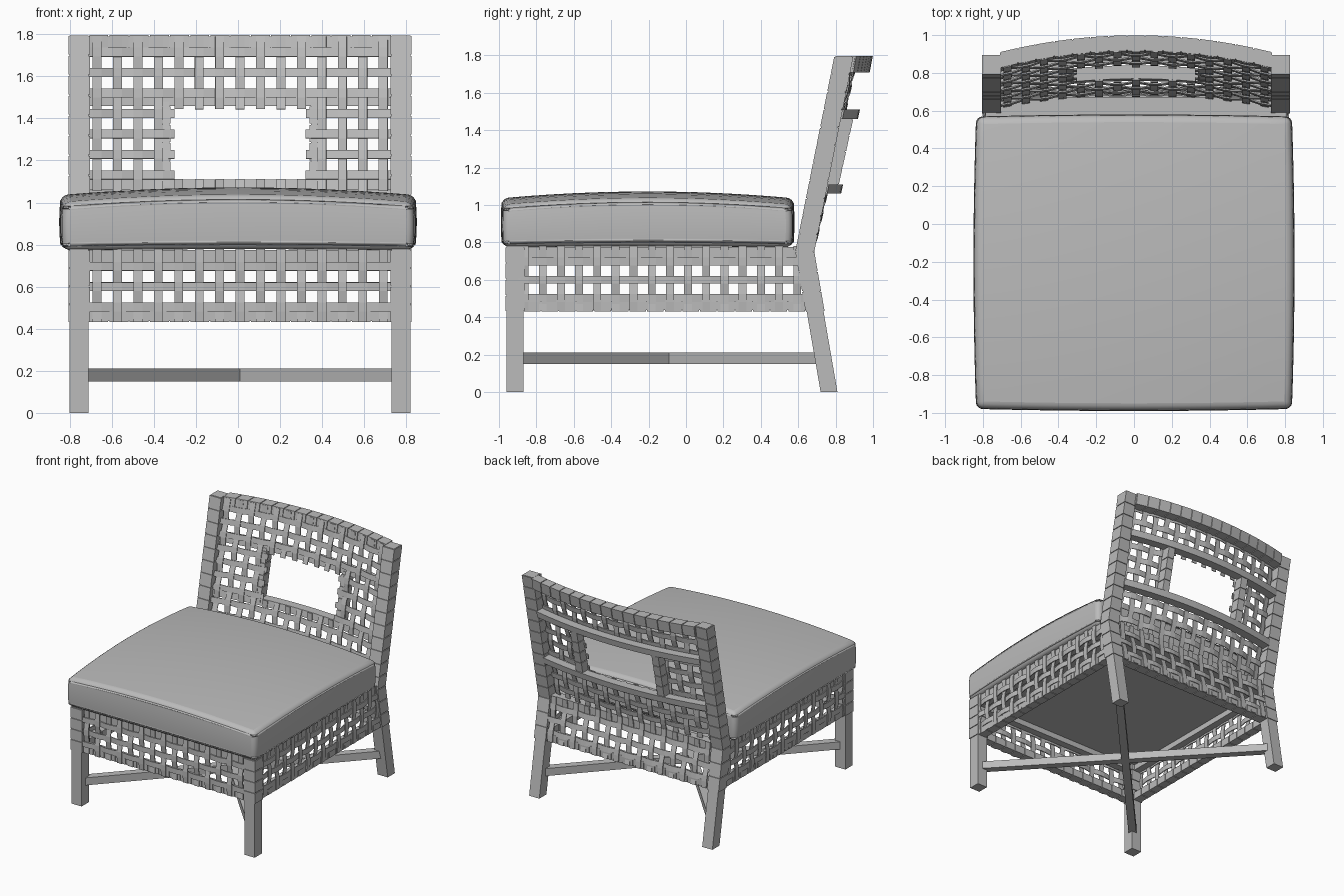
import bpy
import bmesh
import math
from mathutils import Vector

cube = bpy.data.objects.get("Cube")
if cube:
    bpy.data.objects.remove(cube, do_unlink=True)

grey = bpy.data.materials.new("warm_grey")
grey.use_nodes = True
grey.diffuse_color = (0.5, 0.5, 0.5, 1)
grey.node_tree.nodes["Principled BSDF"].inputs["Base Color"].default_value = (0.5, 0.5, 0.5, 1)

CX = 0.01        # frame centre line
PITCH = 0.0972   # spacing of the woven straps
STRAP = 0.042    # strap width
LEG = 0.09       # leg thickness
SPREAD = 0.765   # leg centre from centre line


def finish(name, bm):
    bmesh.ops.recalc_face_normals(bm, faces=bm.faces)
    mesh = bpy.data.meshes.new(name)
    bm.to_mesh(mesh)
    bm.free()
    obj = bpy.data.objects.new(name, mesh)
    mesh.materials.append(grey)
    bpy.context.collection.objects.link(obj)
    return obj


def loft(name, chains):
    """Skin each chain of four-point rings into a capped bar."""
    bm = bmesh.new()
    for chain in chains:
        rings = [[bm.verts.new(p) for p in ring] for ring in chain]
        for a, b in zip(rings, rings[1:]):
            for k in range(4):
                m = (k + 1) % 4
                bm.faces.new((a[k], a[m], b[m], b[k]))
        bm.faces.new(rings[0])
        bm.faces.new(rings[-1])
    return finish(name, bm)


def wraps(name, section, start, end):
    """Strap windings around a bar, with narrow seams between them."""
    n = max(1, round((end - start) / PITCH))
    step = (end - start) / n
    loft(name, [[section(start + i * step + 0.003, 0.006),
                 section(start + (i + 1) * step - 0.003, 0.006)] for i in range(n)])


def leg_front(z):
    return 0.59 + (0.2 * (z - 0.75) if z > 0.75 else 0.173 * (0.75 - z))


def back_y(x, z):
    sag = 0.085 + 0.025 * (z - 0.78)
    return leg_front(z) + sag * max(0, 1 - ((x - CX) / 0.8) ** 2)


def flat_ring(x, y0, y1, z, half, g):
    return [(x - half - g, y0 - g, z), (x + half + g, y0 - g, z),
            (x + half + g, y1 + g, z), (x - half - g, y1 + g, z)]


# Legs
for side, label in ((-1, "right"), (1, "left")):
    x = CX + side * SPREAD

    def front(z, g=0):
        return flat_ring(x, -0.96, -0.96 + LEG, z, LEG / 2, g)

    def rear(z, g=0):
        return flat_ring(x, leg_front(z), leg_front(z) + LEG, z, LEG / 2, g)

    loft("front_leg_" + label, [[front(0), front(0.78)]])
    loft("rear_leg_" + label, [[rear(0), rear(0.75), rear(1.795)]])
    wraps("front_leg_wrap_" + label, front, 0.43, 0.775)
    wraps("rear_leg_lower_wrap_" + label, rear, 0.43, 0.75)
    wraps("rear_leg_upper_wrap_" + label, rear, 0.75, 1.795)


# Crossed stretchers
for side, label in ((-1, "a"), (1, "b")):
    start = Vector((CX - side * SPREAD, -0.915, 0))
    end = Vector((CX + side * SPREAD, 0.735, 0))
    n = (end - start).normalized().cross(Vector((0, 0, 1))) * 0.03
    rings = [[p - n + Vector((0, 0, 0.15)), p + n + Vector((0, 0, 0.15)),
              p + n + Vector((0, 0, 0.21)), p - n + Vector((0, 0, 0.21))] for p in (start, end)]
    loft("stretcher_" + label, [rings])


# Seat frame rails
def cross_rail(y0, y1, z0, z1):
    return lambda x, g=0: [(x, y0 - g, z0 - g), (x, y1 + g, z0 - g),
                           (x, y1 + g, z1 + g), (x, y0 - g, z1 + g)]


def side_rail(x0, x1, z0, z1):
    return lambda y, g=0: [(x0 - g, y, z0 - g), (x1 + g, y, z0 - g),
                           (x1 + g, y, z1 + g), (x0 - g, y, z1 + g)]


X0, X1 = CX - 0.72, CX + 0.72
for level, z0, z1 in (("lower", 0.437, 0.485), ("upper", 0.69, 0.775)):
    back = leg_front((z0 + z1) / 2) + LEG - 0.012
    rails = [("front", cross_rail(-0.942, -0.885, z0, z1), X0, X1),
             ("rear", cross_rail(back - 0.07, back, z0, z1), X0, X1),
             ("right", side_rail(CX - 0.797, CX - 0.74, z0, z1), -0.87, back - 0.08),
             ("left", side_rail(CX + 0.74, CX + 0.797, z0, z1), -0.87, back - 0.08)]
    for label, section, a, b in rails:
        loft(level + "_rail_" + label, [[section(a), section(b)]])
        if level == "lower":
            wraps("lower_rail_wrap_" + label, section, a, b)

# Seat base board
board = side_rail(CX - 0.76, CX + 0.76, 0.735, 0.77)
loft("seat_board", [[board(-0.9), board(0.62)]])


# Curved rails of the backrest
def curved_rail(z0, z1):
    return lambda x, g=0: [(x, back_y(x, z0) + 0.014 - g, z0 - g),
                           (x, back_y(x, z0) + 0.085 + g, z0 - g),
                           (x, back_y(x, z1) + 0.085 + g, z1 + g),
                           (x, back_y(x, z1) + 0.014 - g, z1 + g)]


for label, z0, z1 in (("top", 1.715, 1.79), ("middle", 1.46, 1.51), ("bottom", 1.06, 1.11)):
    section = curved_rail(z0, z1)
    loft("back_rail_" + label, [[section(X0 + (X1 - X0) * i / 20) for i in range(21)]])
    if label == "top":
        wraps("back_rail_wrap", section, X0, X1)

# Posts beside the back opening
for side, label in ((-1, "right"), (1, "left")):
    px = CX + side * 0.36

    def post(z, g=0):
        y = back_y(px, z)
        return flat_ring(px, y + 0.012, y + 0.075, z, 0.024, g)

    loft("opening_post_" + label, [[post(1.08), post(1.48)]])
    wraps("opening_post_wrap_" + label, post, 1.11, 1.46)


# Woven panels
def weave(name, surface, us, u_ends, vs, v_ends, is_open=lambda u, v: False):
    bm = bmesh.new()

    def run(centres, others, ends, phase, vertical):
        for i, c in enumerate(centres):
            stops = [(ends[0], 0)]
            for j, o in enumerate(others):
                lift = 0.0045 * (-1) ** (i + j + phase)
                stops += [(o - STRAP / 2, lift), (o + STRAP / 2, lift)]
            stops.append((ends[1], 0))
            stops = [s for s in stops if ends[0] <= s[0] <= ends[1]]
            for (a, da), (b, db) in zip(stops, stops[1:]):
                mid = (a + b) / 2
                if b - a < 0.001 or is_open(*((c, mid) if vertical else (mid, c))):
                    continue
                lo, hi = c - STRAP / 2, c + STRAP / 2
                quad = ((lo, a, da), (hi, a, da), (hi, b, db), (lo, b, db))
                bm.faces.new([bm.verts.new(surface(w, t, d) if vertical else surface(t, w, d))
                              for w, t, d in quad])

    run(us, vs, v_ends, 0, True)
    run(vs, us, u_ends, 1, False)
    bmesh.ops.remove_doubles(bm, verts=bm.verts, dist=0.0003)
    obj = finish(name, bm)
    solid = obj.modifiers.new("thickness", "SOLIDIFY")
    solid.thickness = 0.007
    solid.offset = 0


across = [CX + i * PITCH for i in range(-7, 8)]
along = [-0.183 + i * PITCH for i in range(-7, 9)]
apron_rows = [0.6 + i * PITCH for i in range(-1, 2)]
back_rows = [0.84 + i * PITCH for i in range(10)]
SPAN = (CX - 0.78, CX + 0.78)
APRON = (0.432, 0.78)

weave("front_weave", lambda x, z, d: (x, -0.953 + d, z), across, SPAN, apron_rows, APRON)
weave("rear_weave", lambda x, z, d: (x, leg_front(z) + LEG - 0.005 + d, z),
      across, SPAN, apron_rows, APRON)
for side, label in ((-1, "right"), (1, "left")):
    weave("side_weave_" + label, lambda y, z, d: (CX + side * (0.803 + d), y, z),
          along, (-0.93, 0.64), apron_rows, APRON)
weave("back_weave", lambda x, z, d: (x, back_y(x, z) + 0.006 + d, z), across, SPAN,
      back_rows, (0.775, 1.79), lambda x, z: abs(x - CX) < 0.33 and 1.12 < z < 1.46)


# Seat cushion: crowned box with gently bulging sides
bm = bmesh.new()
bmesh.ops.create_cube(bm, size=2)
bmesh.ops.subdivide_edges(bm, edges=bm.edges[:], cuts=11, use_grid_fill=True)
for v in bm.verts:
    x, y, z = v.co
    bx, by, bz = 1 - x * x, 1 - y * y, 1 - z * z
    top = 1.0 + 0.036 * (bx + by)
    bottom = 0.772 + 0.006 * (bx + by)
    v.co = (x * (0.828 + 0.014 * by + 0.008 * bz),
            -0.205 + y * (0.768 + 0.011 * bx + 0.006 * bz),
            bottom + (top - bottom) * (z + 1) / 2)
cushion = finish("seat_cushion", bm)
bevel = cushion.modifiers.new("soft_edges", "BEVEL")
bevel.width = 0.035
bevel.segments = 4
bevel.limit_method = "ANGLE"
bevel.angle_limit = math.radians(50)
bevel.use_clamp_overlap = False
bpy.ops.object.select_all(action="DESELECT")
cushion.select_set(True)
bpy.context.view_layer.objects.active = cushion
bpy.ops.object.shade_smooth_by_angle(angle=math.radians(50))
